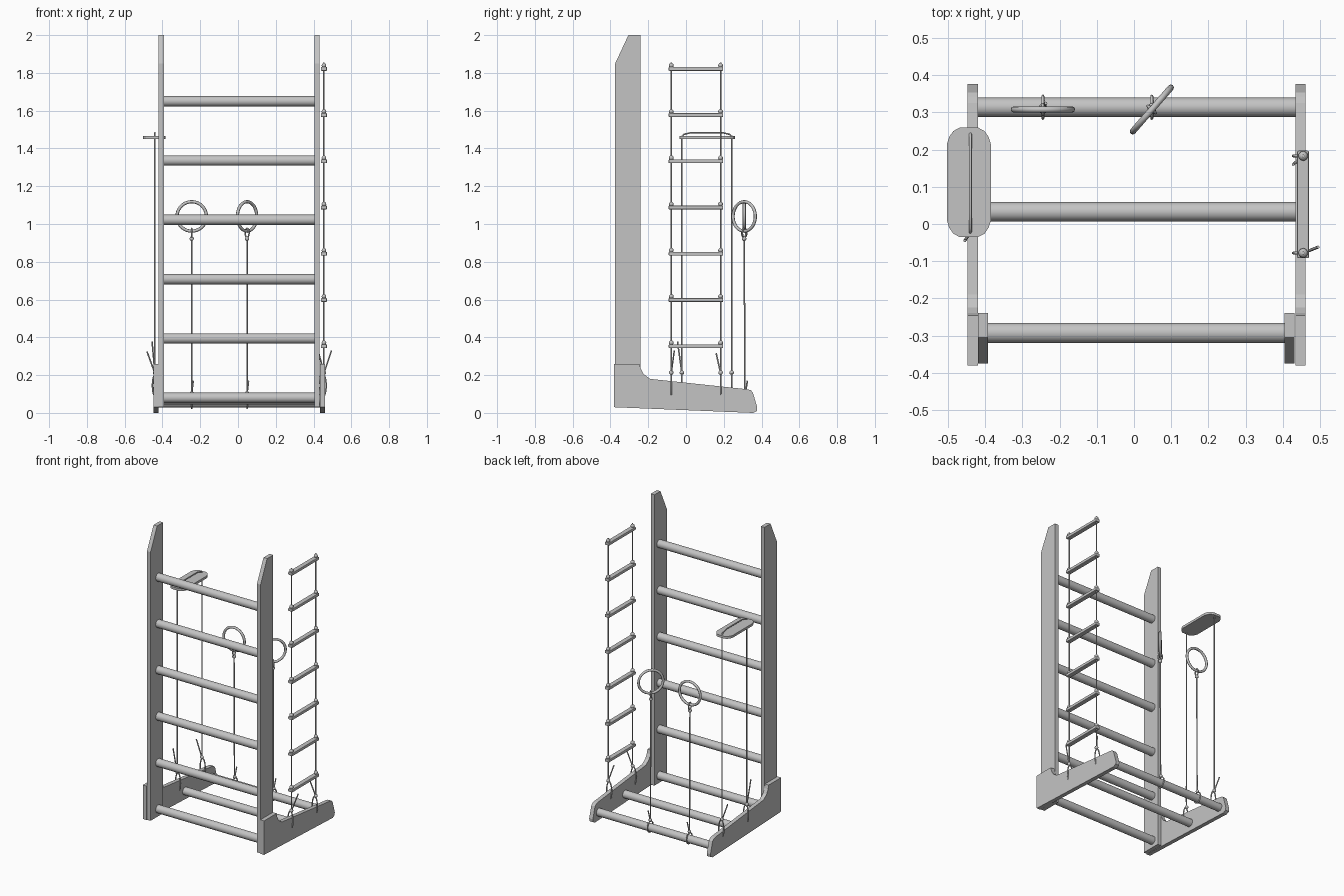
import bpy, bmesh, math
from mathutils import Vector

if "Cube" in bpy.data.objects:
    bpy.data.objects.remove(bpy.data.objects["Cube"])

grey = bpy.data.materials.new("plain grey")
grey.use_nodes = True
grey.diffuse_color = (0.55, 0.55, 0.55, 1)
grey.node_tree.nodes["Principled BSDF"].inputs["Base Color"].default_value = (0.55, 0.55, 0.55, 1)


def add_object(name, mesh):
    mesh.materials.clear()
    mesh.materials.append(grey)
    ob = bpy.data.objects.new(name, mesh)
    bpy.context.collection.objects.link(ob)
    return ob


def prism(name, points, depth):
    """Extrude a closed outline by the depth vector."""
    bm = bmesh.new()
    face = bm.faces.new([bm.verts.new(p) for p in points])
    ext = bmesh.ops.extrude_face_region(bm, geom=[face])
    verts = [g for g in ext["geom"] if isinstance(g, bmesh.types.BMVert)]
    bmesh.ops.translate(bm, vec=depth, verts=verts)
    bmesh.ops.recalc_face_normals(bm, faces=bm.faces)
    mesh = bpy.data.meshes.new(name)
    bm.to_mesh(mesh)
    bm.free()
    return add_object(name, mesh)


def tube(name, points, radius=0.004, cyclic=False, sides=2):
    """Round bar or rope along a path, turned into a mesh."""
    curve = bpy.data.curves.new(name, "CURVE")
    curve.dimensions = "3D"
    curve.bevel_depth = radius
    curve.bevel_resolution = sides
    curve.use_fill_caps = True
    spline = curve.splines.new("POLY")
    spline.points.add(len(points) - 1)
    for sp, p in zip(spline.points, points):
        sp.co = (*p, 1)
    spline.use_cyclic_u = cyclic
    temp = bpy.data.objects.new(name + "_path", curve)
    bpy.context.collection.objects.link(temp)
    deps = bpy.context.evaluated_depsgraph_get()
    mesh = bpy.data.meshes.new_from_object(temp.evaluated_get(deps))
    bpy.data.objects.remove(temp)
    ob = add_object(name, mesh)
    for other in bpy.context.selected_objects:
        other.select_set(False)
    ob.select_set(True)
    bpy.context.view_layer.objects.active = ob
    bpy.ops.object.shade_smooth_by_angle(angle=math.radians(50))
    return ob


def loop(name, centre, side, up, rs, ru, radius=0.004, count=24):
    """Closed elliptical loop in the plane of two directions."""
    c, s, u = Vector(centre), Vector(side), Vector(up)
    pts = []
    for i in range(count):
        a = math.tau * i / count
        pts.append(c + s * rs * math.cos(a) + u * ru * math.sin(a))
    return tube(name, pts, radius, True)


def knot(name, x, y, z, size=0.012):
    bm = bmesh.new()
    bmesh.ops.create_uvsphere(bm, u_segments=10, v_segments=6, radius=size)
    bmesh.ops.translate(bm, vec=(x, y, z), verts=bm.verts)
    for f in bm.faces:
        f.smooth = True
    mesh = bpy.data.meshes.new(name)
    bm.to_mesh(mesh)
    bm.free()
    return add_object(name, mesh)


# Side frames: tall uprights and the low feet bolted to their outside
upright = [(-0.375, 0.03), (-0.375, 1.85), (-0.305, 2), (-0.24, 2), (-0.24, 0.03)]
foot = [(-0.38, 0.03), (-0.38, 0.26), (-0.246, 0.26), (-0.24, 0.235), (-0.224, 0.205),
        (-0.19, 0.18), (0.325, 0.125), (0.343, 0.12), (0.354, 0.108),
        (0.377, 0.03), (0.375, 0.01), (0.355, 0)]
for side, x_up, x_foot in (("right", -0.42, -0.4475), ("left", 0.405, 0.434)):
    prism(side + "_upright", [(x_up, y, z) for y, z in upright], (0.027, 0, 0))
    prism(side + "_foot", [(x_foot, y, z) for y, z in foot], (0.0275, 0, 0))

# Wall rungs and the two cross bars between the feet
for i in range(6):
    z = 0.08 + 0.314 * i
    tube(f"rung_{i + 1}", [(-0.395, -0.293, z), (0.406, -0.293, z)], 0.027, sides=6)
for name, y, z in (("middle_cross_bar", 0.033, 0.07), ("end_cross_bar", 0.314, 0.055)):
    tube(name, [(-0.421, y, z), (0.435, y, z)], 0.026, sides=6)


def foot_tie(name, x, y, x_foot, tail):
    """Rope loop through a foot, with its knot and loose tail."""
    loop(name + "_loop", (x_foot, y, 0.145), (1, 0, 0), (0, 0, 1), 0.019, 0.062)
    knot(name + "_knot", x, y, 0.213)
    tube(name + "_tail", [(x, y, 0.21), tail], 0.004)


# Rope ladder
lx = 0.455
ladder_ropes = (("front", -0.078, (0.495, -0.062, 0.33)), ("back", 0.183, (0.428, 0.16, 0.315)))
for name, y, tail in ladder_ropes:
    tube(f"ladder_{name}_rope", [(lx, y, 0.2), (lx, y, 1.855)])
    foot_tie(f"ladder_{name}", lx, y, 0.4475, tail)
for i in range(7):
    z = 0.353 + 0.2447 * i
    step = prism(f"ladder_step_{i + 1}",
                 [(lx - 0.016, -0.092, z - 0.01), (lx + 0.016, -0.092, z - 0.01),
                  (lx + 0.016, 0.197, z - 0.01), (lx - 0.016, 0.197, z - 0.01)], (0, 0, 0.02))
    bevel = step.modifiers.new("soft_edges", "BEVEL")
    bevel.width = 0.004
    bevel.segments = 2
    for name, y, _ in ladder_ropes:
        knot(f"ladder_{name}_knot_{i + 1}", lx, y, z + 0.018, 0.013)

# Swing seat with clipped, rounded ends
sx, sy = -0.444, 0.112
quarter = [(0.059, 0.103), (0.053, 0.122), (0.042, 0.138), (0.025, 0.147)]
outline = quarter + [(-x, y) for x, y in reversed(quarter)]
outline += [(-x, -y) for x, y in outline]
prism("swing_seat", [(sx + x, sy + y, 1.45) for x, y in outline], (0, 0, 0.016))

# One rope runs up, across the seat and down again
rx, y0, y1 = -0.44, -0.022, 0.242
tube("swing_rope", [(rx, y0, 0.2), (rx, y0, 1.465), (rx, y0 + 0.012, 1.475),
                    (rx, y0 + 0.05, 1.484), (rx, y1 - 0.05, 1.484),
                    (rx, y1 - 0.012, 1.475), (rx, y1, 1.465), (rx, y1, 0.2)])
foot_tie("swing_front", rx, y0, -0.434, (-0.455, -0.045, 0.377))
foot_tie("swing_back", rx, y1, -0.434, (-0.482, y1, 0.325))

# Two gym rings, each tied to the end cross bar
for name, x, angle in (("right", -0.245, 0), ("left", 0.048, 49)):
    a = math.radians(angle)
    along = (math.cos(a), math.sin(a), 0)
    across = (-math.sin(a), math.cos(a), 0)
    y = 0.308
    loop(name + "_ring", (x, y, 1.04), along, (0, 0, 1), 0.078, 0.078, 0.0085, 40)
    loop(name + "_ring_tie", (x, y, 0.953), across, (0, 0, 1), 0.014, 0.024)
    knot(name + "_ring_knot", x, y, 0.922)
    tube(name + "_ring_rope", [(x, y, 0.93), (x, 0.312, 0.1)])
    loop(name + "_bar_tie", (x, 0.314, 0.06), (0, 1, 0), (0, 0, 1), 0.03, 0.036)
    knot(name + "_bar_knot", x, 0.314, 0.105, 0.011)
    tube(name + "_bar_tail", [(x, 0.314, 0.1), (x + 0.008, 0.325, 0.17)])
